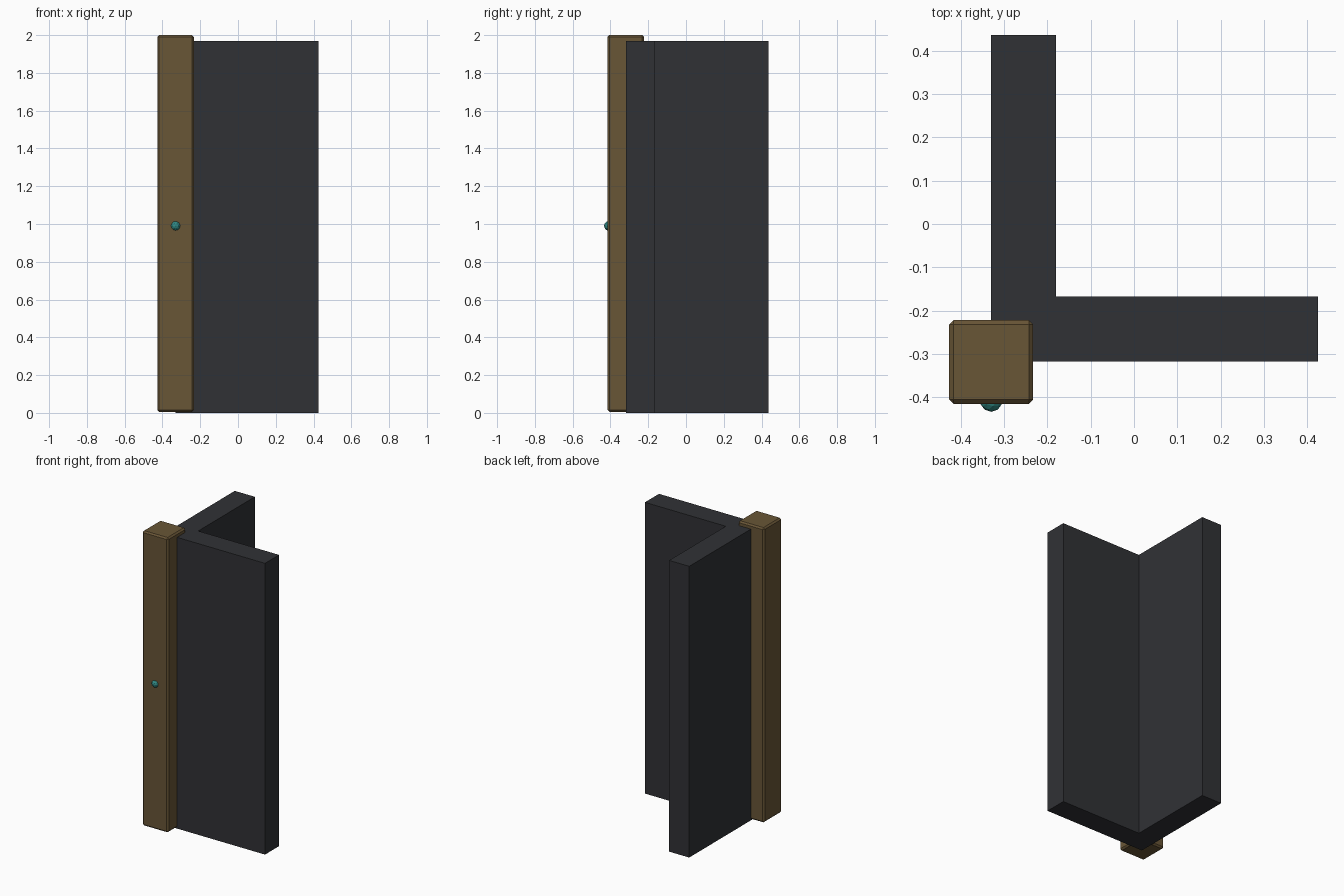
import bpy, bmesh
from mathutils import Vector

if "Cube" in bpy.data.objects:
    bpy.data.objects.remove(bpy.data.objects["Cube"])


def material(name, rgb):
    mat = bpy.data.materials.new(name)
    mat.diffuse_color = (*rgb, 1)
    mat.use_nodes = True
    mat.node_tree.nodes["Principled BSDF"].inputs["Base Color"].default_value = mat.diffuse_color
    return mat


def add_object(name, bm, mat):
    bmesh.ops.recalc_face_normals(bm, faces=bm.faces)
    mesh = bpy.data.meshes.new(name)
    bm.to_mesh(mesh)
    bm.free()
    mesh.materials.append(mat)
    obj = bpy.data.objects.new(name, mesh)
    bpy.context.collection.objects.link(obj)
    return obj


charcoal = material("charcoal", (0.03, 0.031, 0.036))
wood = material("wood", (0.14, 0.092, 0.037))
teal = material("teal", (0.03, 0.25, 0.23))

# L-shaped corner wall, extruded from its plan
x0, x1, x2 = -0.33, -0.18, 0.425
y0, y1, y2 = -0.318, -0.168, 0.437
plan = [(x0, y0), (x2, y0), (x2, y1), (x1, y1), (x1, y2), (x0, y2)]
bm = bmesh.new()
base = bm.faces.new([bm.verts.new((x, y, 0)) for x, y in plan])
top = bmesh.ops.extrude_face_region(bm, geom=[base], use_keep_orig=True)
bmesh.ops.translate(bm, vec=(0, 0, 1.97),
                    verts=[v for v in top["geom"] if isinstance(v, bmesh.types.BMVert)])
add_object("corner_wall", bm, charcoal)

# Square post with chamfered edges over the outer corner
low, high = Vector((-0.427, -0.416, 0.006)), Vector((-0.233, -0.222, 2.0))
bm = bmesh.new()
bmesh.ops.create_cube(bm, size=1)
bmesh.ops.scale(bm, vec=high - low, verts=bm.verts)
bmesh.ops.translate(bm, vec=(low + high) / 2, verts=bm.verts)
post = add_object("corner_post", bm, wood)
bevel = post.modifiers.new("chamfer", "BEVEL")
bevel.width = 0.01
bevel.segments = 1

# Small faceted stud halfway up the front of the post
bm = bmesh.new()
bmesh.ops.create_icosphere(bm, subdivisions=2, radius=0.026)
bmesh.ops.translate(bm, vec=(-0.33, -0.408, 0.99), verts=bm.verts)
add_object("front_stud", bm, teal)
